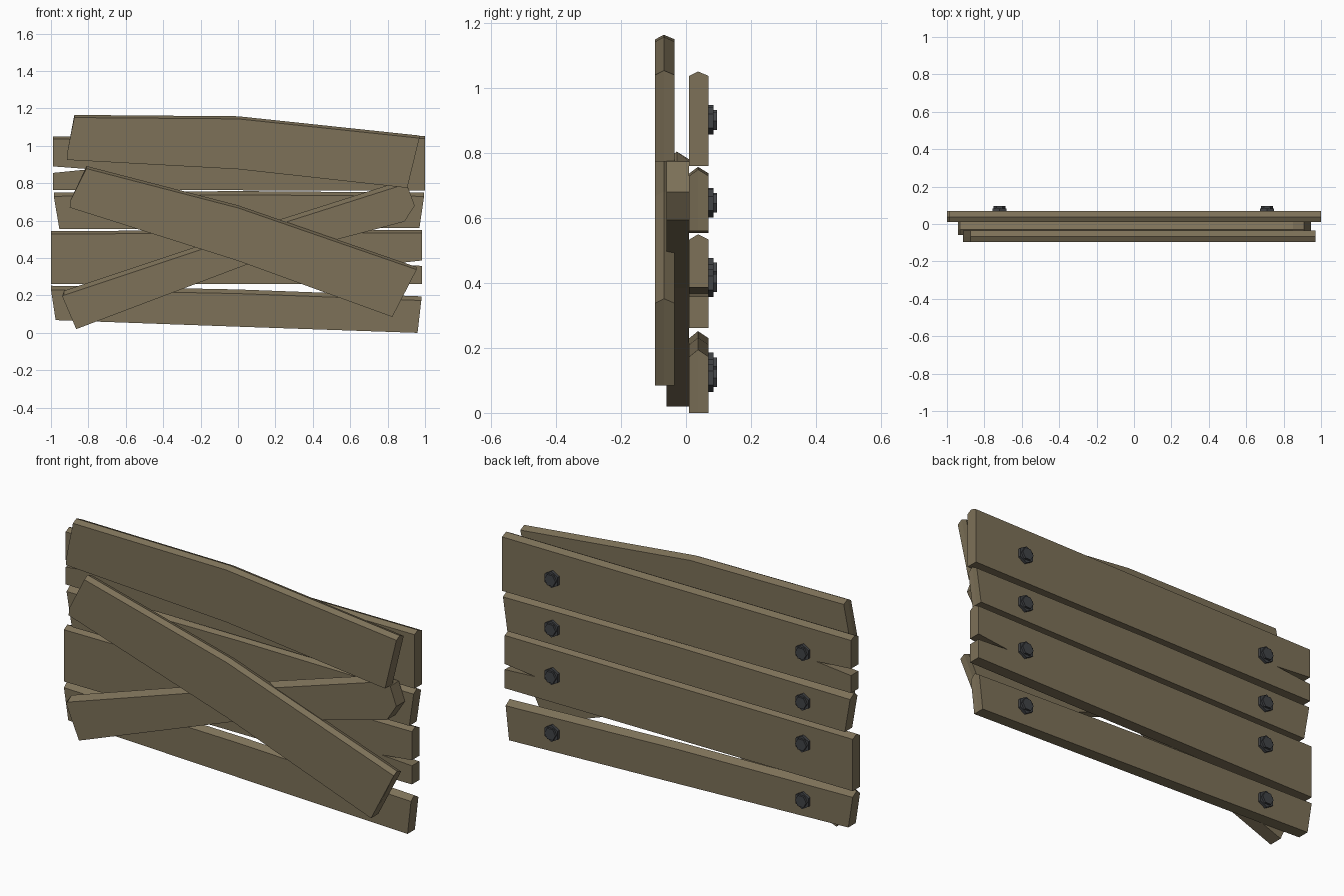
import bpy
import bmesh
import math
from mathutils import Matrix

cube = bpy.data.objects.get("Cube")
if cube:
    bpy.data.objects.remove(cube, do_unlink=True)


def make_material(name, rgb):
    mat = bpy.data.materials.new(name)
    mat.use_nodes = True
    mat.diffuse_color = (*rgb, 1)
    mat.node_tree.nodes["Principled BSDF"].inputs["Base Color"].default_value = (*rgb, 1)
    return mat


wood = make_material("weathered wood", (0.205, 0.165, 0.098))
iron = make_material("dark iron", (0.053, 0.056, 0.061))


def finish(bm, name, mat):
    bmesh.ops.recalc_face_normals(bm, faces=bm.faces)
    mesh = bpy.data.meshes.new(name)
    bm.to_mesh(mesh)
    bm.free()
    mesh.materials.append(mat)
    obj = bpy.data.objects.new(name, mesh)
    bpy.context.collection.objects.link(obj)
    return obj


def plank(name, top, rest, front, back, chamfer):
    """Board from a front outline; the top edge rises to a ridge inside the thickness."""
    bm = bmesh.new()
    ridge = front + (back - front) * 0.45
    layers = []
    for y, drop in ((front, chamfer), (ridge, 0), (back, chamfer)):
        points = [(x, z - drop) for x, z in top] + rest
        layers.append([bm.verts.new((x, y, z)) for x, z in points])
    bm.faces.new(layers[0])
    bm.faces.new(layers[-1])
    count = len(layers[0])
    for a, b in zip(layers, layers[1:]):
        for i in range(count):
            j = (i + 1) % count
            bm.faces.new((a[i], a[j], b[j], b[i]))
    return finish(bm, name, wood)


# Horizontal boards at the back, two of them split at one end
BACK = (0.01, 0.07)
plank("back_board_top", [(-0.99, 1.05), (1, 1.052)],
      [(1, 0.76), (-0.99, 0.765), (-0.99, 0.855), (-0.79, 0.875), (-0.99, 0.89)],
      *BACK, 0.014)
plank("back_board_upper", [(-0.985, 0.75), (0, 0.758), (0.995, 0.75)],
      [(0.97, 0.56), (-0.955, 0.555)], *BACK, 0.02)
plank("back_board_lower", [(-1, 0.545), (0.985, 0.55)],
      [(0.985, 0.387), (0.81, 0.368), (0.985, 0.358), (0.985, 0.262), (-1, 0.262)],
      *BACK, 0.016)
plank("back_board_bottom", [(-1, 0.252), (0, 0.232), (0.98, 0.195)],
      [(0.96, 0), (0, 0.033), (-0.975, 0.068)], *BACK, 0.022)

# Boards nailed across the front
plank("rising_brace", [(-0.93, 0.225), (0, 0.535), (0.85, 0.805)],
      [(0.91, 0.775), (0.945, 0.68), (0.89, 0.595), (0.1, 0.385), (-0.865, 0.02),
       (-0.94, 0.195)], -0.06, 0.01, 0.024)
FRONT = (-0.095, -0.035)
plank("falling_brace", [(-0.81, 0.892), (0, 0.682), (0.955, 0.352)],
      [(0.825, 0.085), (0, 0.385), (-0.9, 0.67), (-0.895, 0.71)], *FRONT, 0.014)
plank("front_cover_board", [(-0.875, 1.165), (0, 1.158), (0.97, 1.055)],
      [(0.905, 0.775), (0, 0.875), (-0.915, 0.925), (-0.91, 0.98)], *FRONT, 0.014)


# Hexagonal bolts on the rear face
def bolt(name, x, z):
    bm = bmesh.new()
    for radius, start, end, turn in ((0.043, 0.068, 0.084, 0), (0.032, 0.084, 0.095, 30)):
        place = (Matrix.Translation((x, (start + end) / 2, z))
                 @ Matrix.Rotation(math.radians(90), 4, "X")
                 @ Matrix.Rotation(math.radians(turn), 4, "Z"))
        bmesh.ops.create_cone(bm, cap_ends=True, segments=6, radius1=radius,
                              radius2=radius, depth=end - start, matrix=place)
    finish(bm, name, iron)


for side, x, heights in (("left", 0.71, (0.9, 0.645, 0.4, 0.107)),
                         ("right", -0.72, (0.905, 0.65, 0.435, 0.143))):
    for row, z in zip(("top", "upper", "lower", "bottom"), heights):
        bolt(f"{side}_bolt_{row}", x, z)
